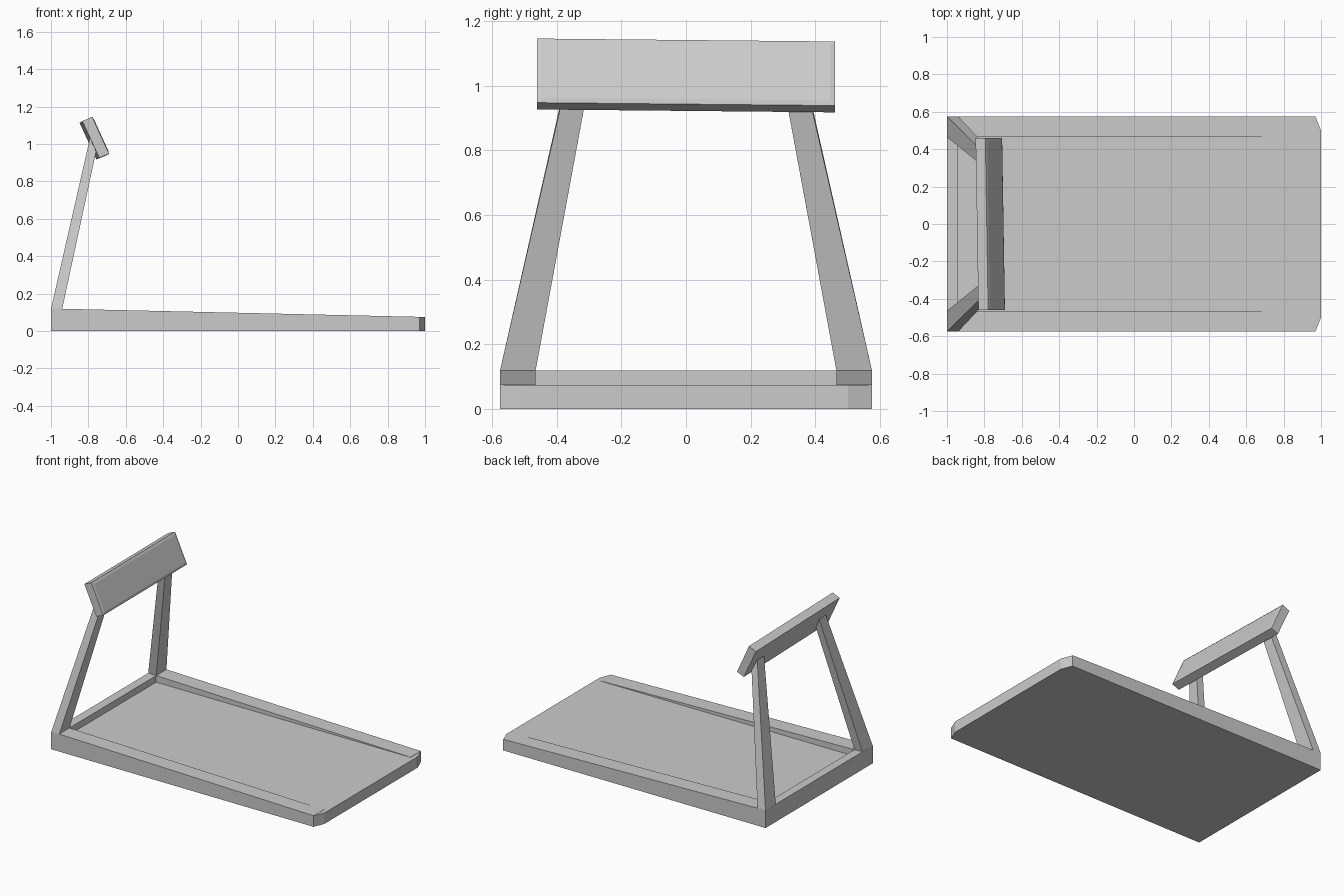
import bpy, bmesh

if "Cube" in bpy.data.objects:
    bpy.data.objects.remove(bpy.data.objects["Cube"])


def loft(name, lower, upper, mirror=False):
    """Closed solid between two matching outlines."""
    bm = bmesh.new()
    a = [bm.verts.new(p) for p in lower]
    b = [bm.verts.new(p) for p in upper]
    n = len(a)
    bm.faces.new(a[::-1])
    bm.faces.new(b)
    for i in range(n):
        j = (i + 1) % n
        bm.faces.new((a[i], a[j], b[j], b[i]))
    bmesh.ops.recalc_face_normals(bm, faces=bm.faces[:])
    mesh = bpy.data.meshes.new(name)
    bm.to_mesh(mesh)
    bm.free()
    ob = bpy.data.objects.new(name, mesh)
    bpy.context.collection.objects.link(ob)
    if mirror:
        mod = ob.modifiers.new("mirror", 'MIRROR')
        mod.use_axis = (False, True, False)
        mod.use_clip = False
    return ob


W, IN, DECK = 0.575, 0.465, 0.074

# Low deck with clipped front corners
outline = [(-1, -W), (0.97, -W), (1, -0.5), (1, 0.5), (0.97, W), (-1, W)]
loft("running_deck", [(x, y, 0) for x, y in outline],
     [(x, y, DECK) for x, y in outline])

# Side rails taper down towards the open end
rail = [(-1, W), (0.97, W), (0.97, IN), (-1, IN)]
loft("side_rails", [(x, y, DECK) for x, y in rail],
     [(-1, W, 0.12), (0.97, W, 0.0755), (0.97, IN, 0.0755), (-1, IN, 0.12)],
     mirror=True)

# Cross bar joining the rails at the post end
bar = [(-1, -IN), (-0.94, -IN), (-0.94, IN), (-1, IN)]
loft("end_bar", [(x, y, DECK) for x, y in bar],
     [(x, y, 0.12 if x == -1 else 0.1186) for x, y in bar])

# Leaning posts
loft("posts",
     [(-1, W, 0.118), (-0.94, W, 0.118), (-0.94, IN, 0.118), (-1, IN, 0.118)],
     [(-0.785, 0.362, 1.06), (-0.752, 0.375, 0.99),
      (-0.752, 0.304, 0.99), (-0.785, 0.291, 1.06)], mirror=True)

# Tilted console panel, slightly skewed from one end to the other
section = [(-0.832, 1.122), (-0.78, 1.145), (-0.69, 0.947), (-0.742, 0.926)]
panel = loft("console_panel",
             [(x, -0.46, z) for x, z in section],
             [(x - 0.015, 0.46, z - 0.009) for x, z in section])

# Slightly raised display face
bm = bmesh.new()
bm.from_mesh(panel.data)
bm.normal_update()
face = [f for f in bm.faces if f.normal.x > 0.7]
bmesh.ops.inset_region(bm, faces=face, thickness=0.022, depth=0.004)
bm.to_mesh(panel.data)
bm.free()
